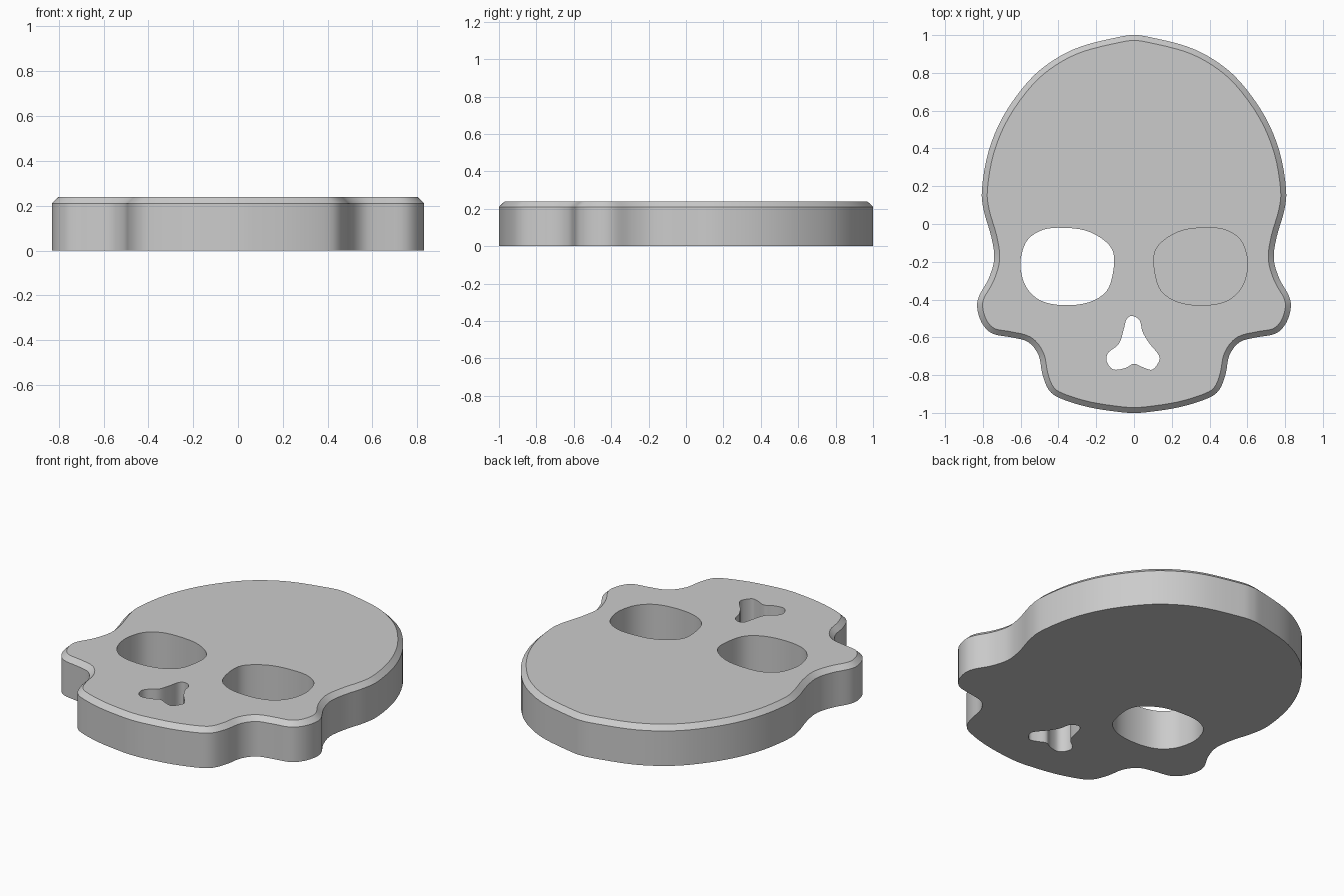
import bpy, bmesh
from mathutils import Vector

if "Cube" in bpy.data.objects:
    bpy.data.objects.remove(bpy.data.objects["Cube"])

TOP, RIM, INSET, FLOOR = 0.238, 0.21, 0.029, 0.005

# Right half of the skull outline, crown to chin
half = [(0, 1), (.08, .99), (.28, .94), (.43, .865), (.56, .755), (.69, .575),
        (.77, .385), (.805, .185), (.795, .07), (.755, -.07), (.74, -.185),
        (.77, -.29), (.82, -.38), (.83, -.445), (.805, -.525), (.75, -.58),
        (.65, -.60), (.56, -.625), (.505, -.695), (.485, -.795), (.45, -.88),
        (.385, -.925), (.24, -.97), (.08, -.995), (0, -1)]
right_eye = [(.375, -.02), (.48, -.03), (.56, -.08), (.595, -.16), (.60, -.24),
             (.57, -.335), (.495, -.405), (.375, -.43), (.24, -.415),
             (.145, -.355), (.11, -.25), (.11, -.15), (.16, -.085), (.255, -.035)]
nose = [(-.01, -.487), (.03, -.51), (.045, -.57), (.08, -.63), (.125, -.685),
        (.135, -.72), (.10, -.77), (.055, -.762), (0, -.74), (-.045, -.762),
        (-.11, -.77), (-.145, -.725), (-.135, -.68), (-.08, -.635),
        (-.055, -.56), (-.04, -.505)]


def mirror(pts):
    return [(-x, y) for x, y in reversed(pts)]


def smooth(pts, steps=4):
    """Closed Catmull-Rom curve through the points."""
    p = [Vector(q) for q in pts]
    n, out = len(p), []
    for i in range(n):
        a, b, c, d = p[i - 1], p[i], p[(i + 1) % n], p[(i + 2) % n]
        for k in range(steps):
            t = k / steps
            out.append(.5 * (2 * b + (c - a) * t + (2 * a - 5 * b + 4 * c - d) * t**2
                             + (3 * b - a - 3 * c + d) * t**3))
    return out


def inset(pts, dist):
    """Move a clockwise loop inwards."""
    out = []
    for i, p in enumerate(pts):
        t = (pts[(i + 1) % len(pts)] - pts[i - 1]).normalized()
        out.append(p + Vector((t.y, -t.x)) * dist)
    return out


bm = bmesh.new()


def ring(pts, z):
    vs = [bm.verts.new((p.x, p.y, z)) for p in pts]
    return vs, [bm.edges.new((vs[i - 1], vs[i])) for i in range(len(vs))]


def bridge(a, b):
    for i in range(len(a[0])):
        bm.faces.new((a[0][i - 1], a[0][i], b[0][i], b[0][i - 1]))


def cap(*rings):
    bmesh.ops.triangle_fill(bm, use_beauty=True, edges=[e for r in rings for e in r[1]])


# Outer wall and chamfered rim
outline = smooth(half + mirror(half)[1:-1])
base, rim = ring(outline, 0), ring(outline, RIM)
crest = ring(inset(outline, INSET), TOP)
bridge(base, rim)
bridge(rim, crest)

# Through holes (left eye, nose) and blind socket (right eye)
tops, bottoms = [crest], [base]
for pts, z in ((mirror(right_eye), 0), (nose, 0), (right_eye, FLOOR)):
    curve = smooth(pts)
    low, high = ring(curve, z), ring(curve, TOP)
    bridge(low, high)
    tops.append(high)
    if z == 0:
        bottoms.append(low)
    else:
        cap(low)

# Flat top and bottom
cap(*tops)
cap(*bottoms)
bmesh.ops.recalc_face_normals(bm, faces=bm.faces)

mesh = bpy.data.meshes.new("skull_plate")
bm.to_mesh(mesh)
bm.free()
plate = bpy.data.objects.new("skull_plate", mesh)
bpy.context.collection.objects.link(plate)
bpy.context.view_layer.objects.active = plate
plate.select_set(True)
bpy.ops.object.shade_smooth_by_angle()
